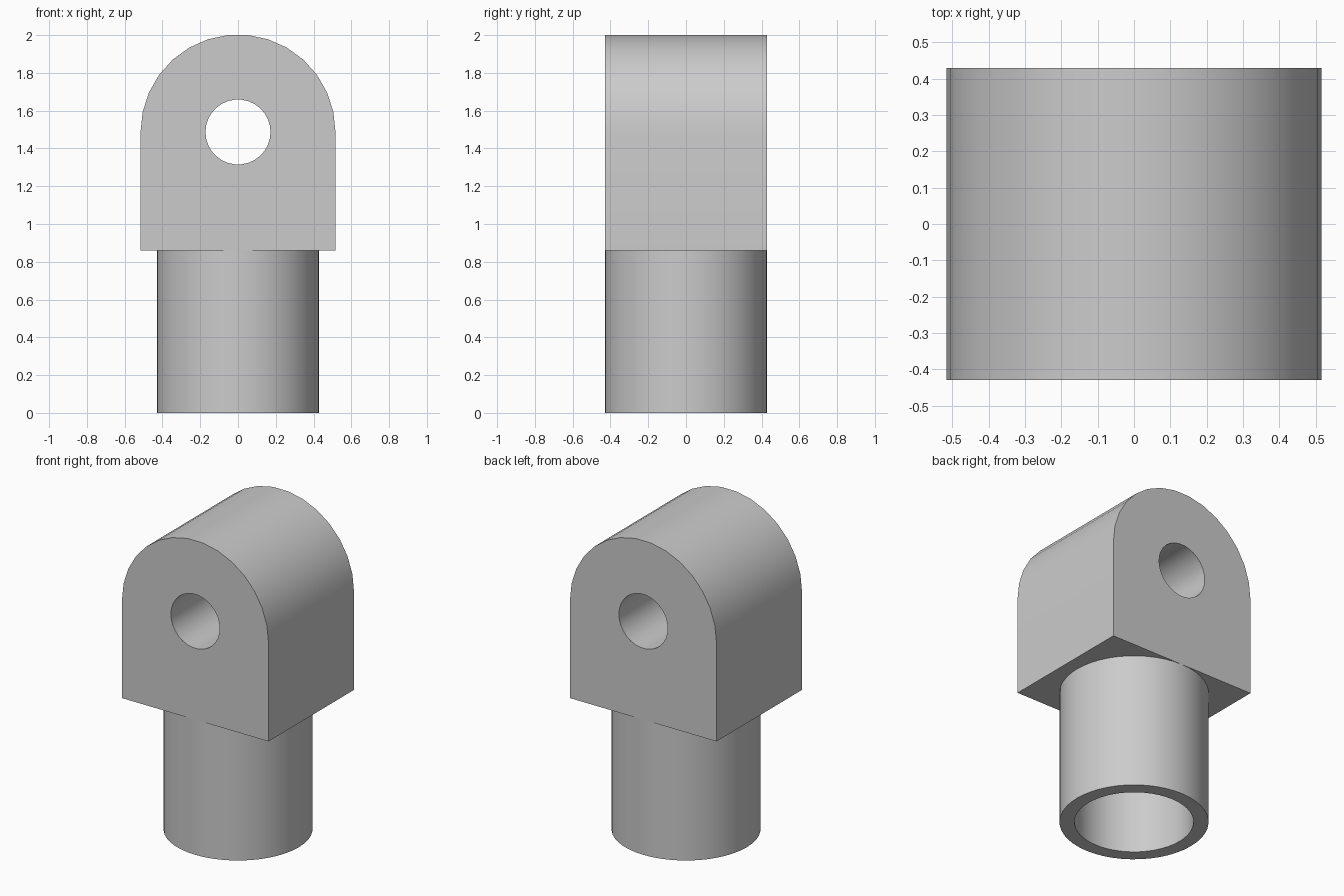
import bpy, bmesh
from math import cos, sin, pi, radians

cube = bpy.data.objects.get("Cube")
if cube:
    bpy.data.objects.remove(cube, do_unlink=True)

R = 0.43           # stem radius and half depth of the lug
W = 1.2 * R        # half width of the lug
BASE, PIN = 0.86, 1.487
SEG = 30

grey = bpy.data.materials.new("plain grey")
grey.use_nodes = True
colour = (0.6, 0.6, 0.6, 1)
grey.diffuse_color = colour
grey.node_tree.nodes["Principled BSDF"].inputs["Base Color"].default_value = colour


def arc(radius, sweep, steps):
    return [(radius * cos(sweep * i / steps), radius * sin(sweep * i / steps))
            for i in range(steps + 1)]


def extruded(name, loops, place, direction):
    """Fill an outer loop with a hole and extrude it into a solid."""
    bm = bmesh.new()
    edges = []
    for loop in loops:
        verts = [bm.verts.new(place(a, b)) for a, b in loop]
        edges += [bm.edges.new((v, verts[i - 1])) for i, v in enumerate(verts)]
    bmesh.ops.triangle_fill(bm, edges=edges, use_beauty=True)
    result = bmesh.ops.extrude_face_region(bm, geom=bm.faces[:], use_keep_orig=True)
    moved = [g for g in result["geom"] if isinstance(g, bmesh.types.BMVert)]
    bmesh.ops.translate(bm, verts=moved, vec=direction)
    bmesh.ops.recalc_face_normals(bm, faces=bm.faces[:])
    bmesh.ops.dissolve_limit(bm, angle_limit=radians(0.5),
                             verts=bm.verts[:], edges=bm.edges[:])
    mesh = bpy.data.meshes.new(name)
    bm.to_mesh(mesh)
    bm.free()
    mesh.materials.append(grey)
    obj = bpy.data.objects.new(name, mesh)
    bpy.context.collection.objects.link(obj)
    bpy.ops.object.select_all(action='DESELECT')
    obj.select_set(True)
    bpy.context.view_layer.objects.active = obj
    bpy.ops.object.shade_smooth_by_angle(angle=radians(30))
    return obj


def ring(radius):
    return arc(radius, 2 * pi, SEG)[:-1]


# Round-topped lug with the cross pin hole
lug_outline = arc(W, pi, SEG // 2) + [(-W, BASE - PIN), (W, BASE - PIN)]
extruded("lug", [lug_outline, ring(0.4 * R)],
         lambda a, b: (a, -R, PIN + b), (0, 2 * R, 0))

# Hollow stem below the lug
extruded("hollow_stem", [arc(R, 2 * pi, 48)[:-1], arc(0.8 * R, 2 * pi, 48)[:-1]],
         lambda a, b: (a, b, 0), (0, 0, BASE))
